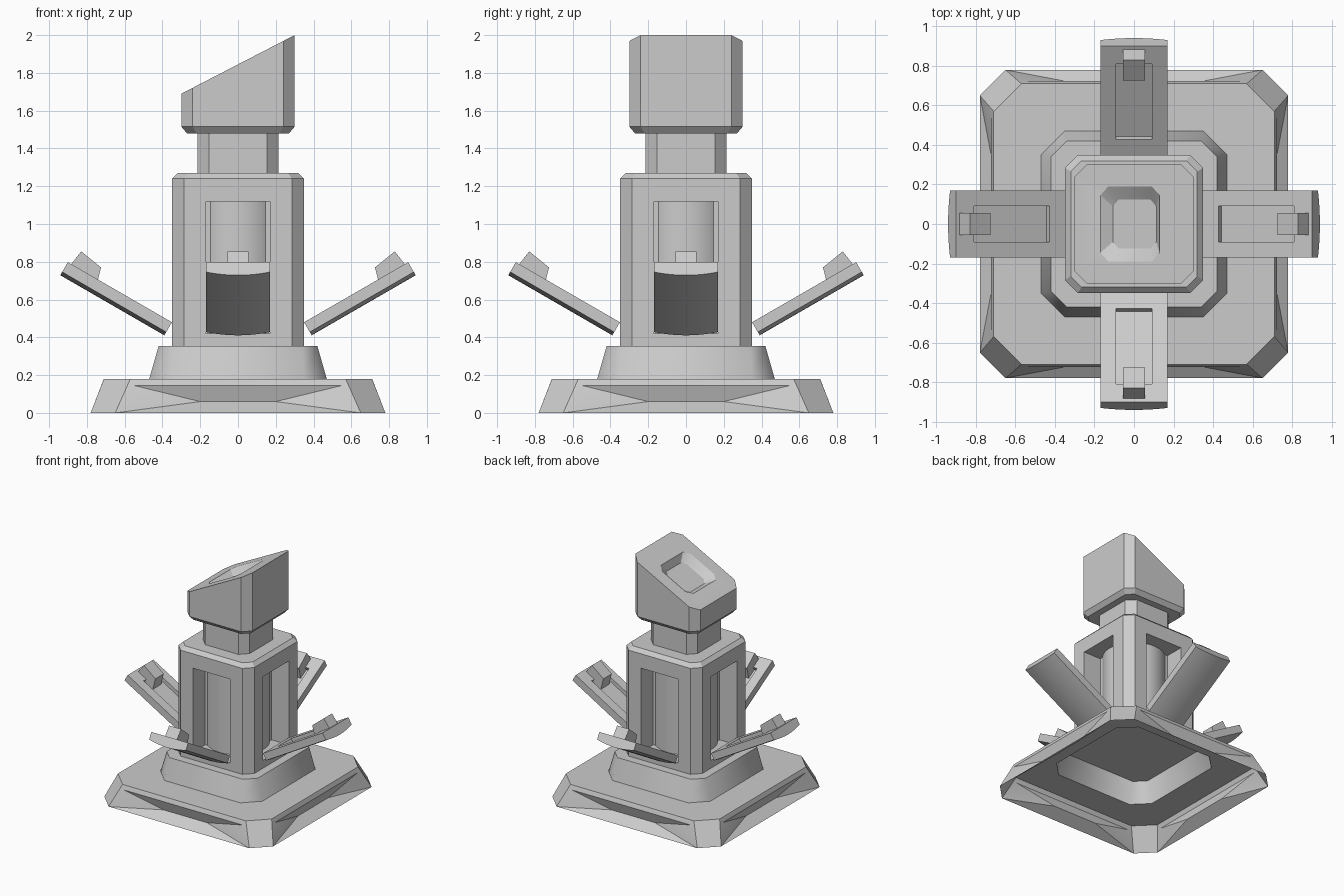
import bpy, bmesh, math
from mathutils import Matrix, Vector

if "Cube" in bpy.data.objects:
    bpy.data.objects.remove(bpy.data.objects["Cube"])

grey = bpy.data.materials.new("plain_grey")
grey.diffuse_color = (0.6, 0.6, 0.6, 1)
grey.use_nodes = True
grey.node_tree.nodes["Principled BSDF"].inputs["Base Color"].default_value = grey.diffuse_color


def finish(name, bm, angle=30):
    bmesh.ops.remove_doubles(bm, verts=bm.verts, dist=1e-5)
    bmesh.ops.recalc_face_normals(bm, faces=bm.faces)
    me = bpy.data.meshes.new(name)
    bm.to_mesh(me)
    bm.free()
    me.materials.append(grey)
    ob = bpy.data.objects.new(name, me)
    bpy.context.collection.objects.link(ob)
    smooth(ob, angle)
    return ob


def smooth(ob, angle):
    bpy.ops.object.select_all(action='DESELECT')
    ob.select_set(True)
    bpy.context.view_layer.objects.active = ob
    bpy.ops.object.shade_smooth_by_angle(angle=math.radians(angle))


def octagon(hx, hy, c):
    """Rectangle with cut corners."""
    return [(hx, -hy + c), (hx, hy - c), (hx - c, hy), (-hx + c, hy),
            (-hx, hy - c), (-hx, -hy + c), (-hx + c, -hy), (hx - c, -hy)]


def loft(name, rings, bottom=True, top=True, slope=0, angle=30):
    """Stack cut-corner rings (hx, hy, corner, z); the last ring may slope in x."""
    bm = bmesh.new()
    loops = []
    for i, (hx, hy, c, z) in enumerate(rings):
        s = slope if i == len(rings) - 1 else 0
        loops.append([bm.verts.new((x, y, z + s * x)) for x, y in octagon(hx, hy, c)])
    for a, b in zip(loops, loops[1:]):
        for i in range(8):
            j = (i + 1) % 8
            bm.faces.new((a[i], a[j], b[j], b[i]))
    if bottom:
        bm.faces.new(loops[0][::-1])
    if top:
        bm.faces.new(loops[-1])
    return finish(name, bm, angle)


def boxes(name, size, centre, turns=(0,)):
    bm = bmesh.new()
    for k in turns:
        m = (Matrix.Rotation(k * math.pi / 2, 4, 'Z') @ Matrix.Translation(centre)
             @ Matrix.Diagonal((*size, 1)))
        bmesh.ops.create_cube(bm, size=1, matrix=m)
    return finish(name, bm)


def cut(ob, cutter):
    mod = ob.modifiers.new("cut", 'BOOLEAN')
    mod.operation = 'DIFFERENCE'
    mod.solver = 'EXACT'
    mod.object = cutter
    bpy.context.view_layer.update()
    bpy.context.view_layer.objects.active = ob
    bpy.ops.object.modifier_apply(modifier=mod.name)
    bpy.data.objects.remove(cutter)
    smooth(ob, 30)


# Base skirt: open underneath, each side creased inward below a long lip
bm = bmesh.new()
for k in range(4):
    rot = Matrix.Rotation(k * math.pi / 2, 3, 'Z')

    def v(x, y, z):
        return bm.verts.new(rot @ Vector((x, y, z)))
    a, b = v(-.65, -.78, 0), v(.65, -.78, 0)
    l, m = v(-.2, -.695, .06), v(.2, -.695, .06)
    u, w = v(-.55, -.724, .145), v(.55, -.724, .145)
    c, d = v(-.57, -.71, .18), v(.57, -.71, .18)
    e, f = v(-.35, -.47, .18), v(.35, -.47, .18)
    for face in ((a, b, m, l), (l, m, w, u), (u, w, d, c), (a, l, u), (m, b, w),
                 (a, u, c), (b, d, w), (c, d, f, e)):
        bm.faces.new(face)
    # corner facet and the deck behind it
    g, h, i = v(.78, -.65, 0), v(.71, -.57, .18), v(.47, -.35, .18)
    bm.faces.new((b, g, h, d))
    bm.faces.new((d, h, i, f))
finish("base_skirt", bm)

# Collar, open underneath
loft("collar", [(.47, .47, .12, .18), (.42, .42, .08, .355)], bottom=False, angle=60)

# Body with four tall windows and a round core behind them
body = loft("body", [(.35, .35, .065, .355), (.35, .35, .065, 1.24), (.32, .32, .055, 1.27)])
cut(body, boxes("window_cutter", (.34, .28, .70), (0, -.33, .77), range(4)))
bm = bmesh.new()
bmesh.ops.create_cone(bm, cap_ends=True, segments=48, radius1=.24, radius2=.24, depth=.8,
                      matrix=Matrix.Translation((0, 0, .78)))
finish("core", bm)

# Neck and slanted head
loft("neck", [(.215, .215, .062, 1.25), (.215, .215, .062, 1.49)])
SLOPE = .31 / .6
head = loft("head", [(.27, .27, .05, 1.48), (.30, .30, .06, 1.515), (.30, .30, .06, 1.845)],
            slope=SLOPE)
dish = loft("dish_cutter", [(.124, .125, .035, -.05), (.169, .19, .045, 0), (.169, .19, .045, .05)])
dish.location = (-.02, 0, 1.845 - .02 * SLOPE)
dish.rotation_euler = (0, -math.atan(SLOPE), 0)
cut(head, dish)

# Flap: flat top, bowed underside, built along +x then tilted up
LENGTH, N = .636, 12
section = [(-.17, 0), (.17, 0)]
for i in range(N + 1):
    t = 1 - 2 * i / N
    section.append((.17 * t, -.06 - .02 * (1 - t * t)))
bm = bmesh.new()
ends = [[bm.verts.new((x, y, z)) for y, z in section] for x in (0, LENGTH)]
for i in range(len(section)):
    j = (i + 1) % len(section)
    bm.faces.new((ends[0][i], ends[0][j], ends[1][j], ends[1][i]))
bm.faces.new(ends[0][::-1])
bm.faces.new(ends[1])
flap = finish("flap", bm)
cut(flap, boxes("slot_cutter", (.44, .18, .10), (.31, 0, .02)))
flap.data.transform(Matrix.Translation((.35, 0, .48)) @ Matrix.Rotation(-math.pi / 6, 4, 'Y'))

# Latch block near the flap tip
bm = bmesh.new()
side = [(.75, .672), (.725, .77), (.83, .855), (.885, .785), (.885, .75)]
rows = [[bm.verts.new((x, y, z)) for x, z in side] for y in (-.055, .055)]
for i in range(len(side)):
    j = (i + 1) % len(side)
    bm.faces.new((rows[0][i], rows[0][j], rows[1][j], rows[1][i]))
bm.faces.new(rows[0])
bm.faces.new(rows[1][::-1])
latch = finish("latch", bm)

# Repeat the flap and latch on all four sides
for k in range(1, 4):
    for ob in (flap, latch):
        copy = ob.copy()
        copy.rotation_euler.z = k * math.pi / 2
        bpy.context.collection.objects.link(copy)
